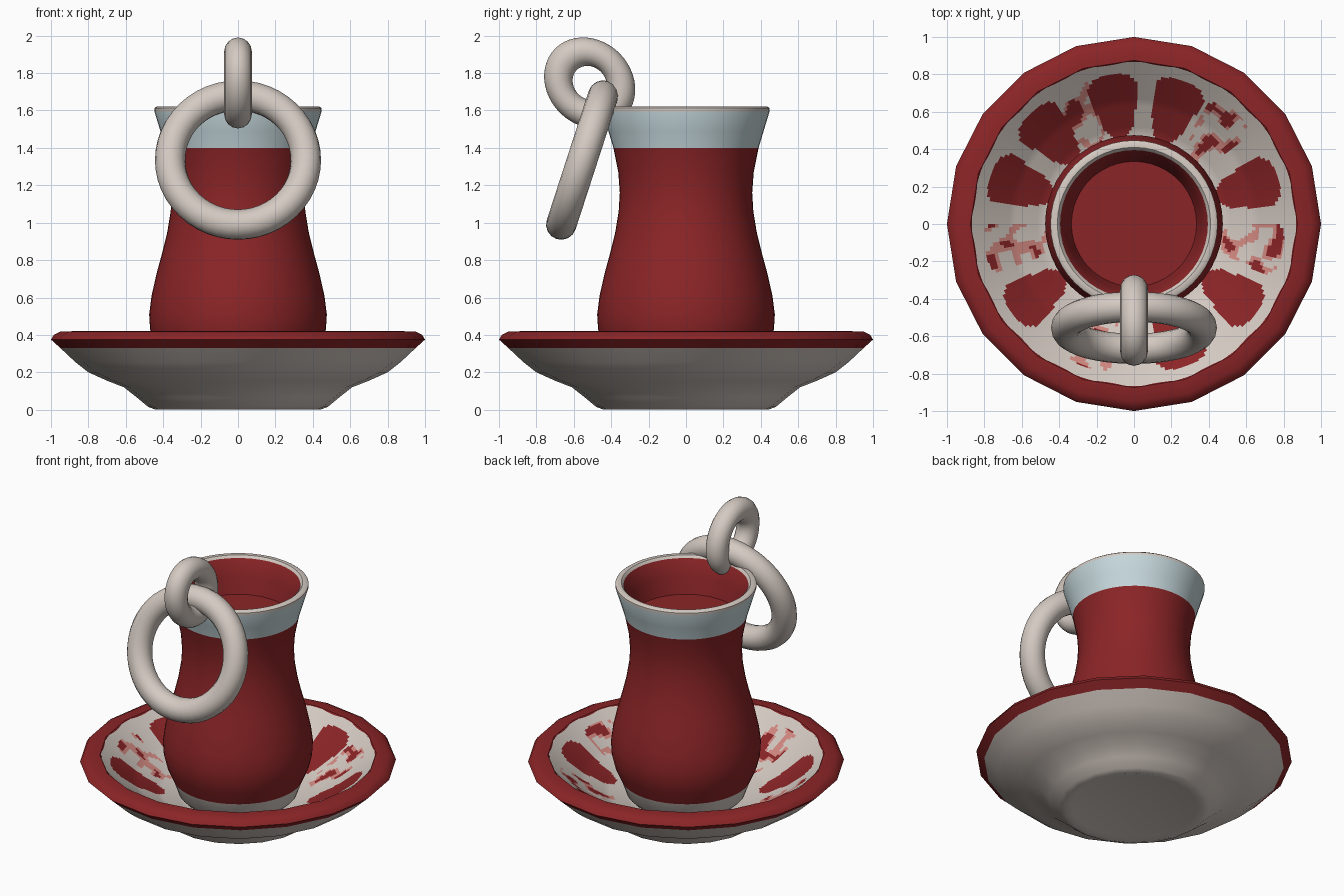
import bpy, bmesh, math
from mathutils import Matrix, Vector, noise

cube = bpy.data.objects.get("Cube")
if cube:
    bpy.data.objects.remove(cube, do_unlink=True)


def material(name, rgb):
    m = bpy.data.materials.new(name)
    m.use_nodes = True
    m.diffuse_color = (*rgb, 1)
    m.node_tree.nodes["Principled BSDF"].inputs["Base Color"].default_value = (*rgb, 1)
    return m


RED, CREAM, BLUE, PINK = range(4)
MATS = [material("deep red", (0.26, 0.018, 0.02)),
        material("cream", (0.66, 0.59, 0.54)),
        material("pale blue", (0.56, 0.68, 0.71)),
        material("pink", (0.65, 0.25, 0.22))]


def finish(bm, name, rule):
    """Colour every face by a rule on its centre, then make a smooth object."""
    for f in bm.faces:
        f.material_index = rule(f.calc_center_median())
    me = bpy.data.meshes.new(name)
    bm.to_mesh(me)
    bm.free()
    for m in MATS:
        me.materials.append(m)
    ob = bpy.data.objects.new(name, me)
    bpy.context.collection.objects.link(ob)
    bpy.ops.object.select_all(action='DESELECT')
    ob.select_set(True)
    bpy.context.view_layer.objects.active = ob
    bpy.ops.object.shade_smooth_by_angle(angle=math.radians(40))
    return ob


def revolve(name, profile, sides, rule):
    """Turn an (r, z) profile around the z axis."""
    bm = bmesh.new()
    rings = []
    for r, z in profile:
        if r == 0:
            rings.append([bm.verts.new((0, 0, z))] * sides)
        else:
            rings.append([bm.verts.new((r * math.cos(a), r * math.sin(a), z))
                          for a in (math.tau * j / sides for j in range(sides))])
    for low, high in zip(rings, rings[1:]):
        for j in range(sides):
            k = (j + 1) % sides
            corners = list(dict.fromkeys((low[j], low[k], high[k], high[j])))
            bm.faces.new(corners)
    return finish(bm, name, rule)


def ring(name, major, minor, matrix):
    """Torus built as a revolved circle, then placed by a matrix."""
    profile = [(major + minor * math.cos(t), minor * math.sin(t))
               for t in (math.tau * i / 16 for i in range(17))]
    ob = revolve(name, profile, 48, lambda c: CREAM)
    bm = bmesh.new()
    bm.from_mesh(ob.data)
    bmesh.ops.remove_doubles(bm, verts=bm.verts, dist=0.0005)
    bm.transform(matrix)
    bm.to_mesh(ob.data)
    bm.free()


# Saucer underside and red rim
revolve("saucer",
        [(0, 0.012), (0.4, 0.012), (0.44, 0), (0.48, 0.015), (0.54, 0.065), (0.61, 0.12),
         (0.7, 0.155), (0.8, 0.2), (0.87, 0.255), (0.95, 0.33), (1, 0.375),
         (0.985, 0.4), (0.95, 0.418), (0.875, 0.42), (0.85, 0.38)],
        20, lambda c: RED if c.z > 0.335 else CREAM)

# Painted saucer well: solid petals alternating with mottled ones
PETALS = [18, 71, 99, 133, 161, 216, 290, 324]
MOTTLED = [48, 116, 190, 252, 350]


def well_colour(c):
    r = math.hypot(c.x, c.y)
    angle = math.atan2(c.y, c.x)
    t = (r - 0.46) / 0.35
    if not 0 < t < 1:
        return CREAM
    half = (0.06 + 0.1 * t) * math.sqrt(1 - abs(2 * t - 1) ** 6)

    def near(degrees):
        return abs(math.remainder(angle - math.radians(degrees), math.tau)) * r < half

    if any(near(p) for p in PETALS):
        return RED
    if any(near(p) for p in MOTTLED):
        n = noise.noise(Vector((c.x, c.y, 0)) * 11)
        return RED if n > 0.2 else PINK if n > -0.06 else CREAM
    return CREAM


WELL = [(0.866, 0.416), (0.8, 0.365), (0.65, 0.25), (0.5, 0.17), (0.36, 0.13)]
well_profile = []
for (r0, z0), (r1, z1) in zip(WELL, WELL[1:]):
    well_profile += [(r0 + (r1 - r0) * i / 8, z0 + (z1 - z0) * i / 8) for i in range(8)]
revolve("saucer_well", well_profile + [WELL[-1], (0, 0.13)], 240, well_colour)


# Waisted glass with white foot, pale band and cream lip
def glass_colour(c):
    r = math.hypot(c.x, c.y)
    if c.z > 1.603:
        return CREAM
    if c.z > 1.4 and r > 0.385 + 0.27 * (c.z - 1.4) - 0.02:
        return BLUE
    return CREAM if c.z < 0.26 else RED


revolve("glass",
        [(0, 0.135), (0.35, 0.135), (0.375, 0.16), (0.41, 0.26), (0.45, 0.35), (0.47, 0.43),
         (0.475, 0.51), (0.462, 0.61), (0.435, 0.73), (0.405, 0.84), (0.378, 0.95),
         (0.36, 1.06), (0.354, 1.16), (0.362, 1.27), (0.388, 1.4), (0.415, 1.49),
         (0.447, 1.595), (0.447, 1.612), (0.435, 1.621), (0.41, 1.62), (0.395, 1.605),
         (0.36, 1.49), (0.33, 1.36)],
        48, glass_colour)

# Tea surface
revolve("tea", [(0.34, 1.38), (0, 1.38)], 48, lambda c: RED)

# Linked rings hanging on the front of the lip
ring("large_ring", 0.363, 0.081,
     Matrix.Translation((0, -0.555, 1.335)) @ Matrix.Rotation(math.radians(72), 4, 'X'))
ring("small_ring", 0.163, 0.074,
     Matrix.Translation((0, -0.515, 1.747)) @ Matrix.Rotation(math.radians(-45), 4, 'X')
     @ Matrix.Rotation(math.radians(90), 4, 'Y') @ Matrix.Diagonal((0.95, 1.1, 1, 1)))
